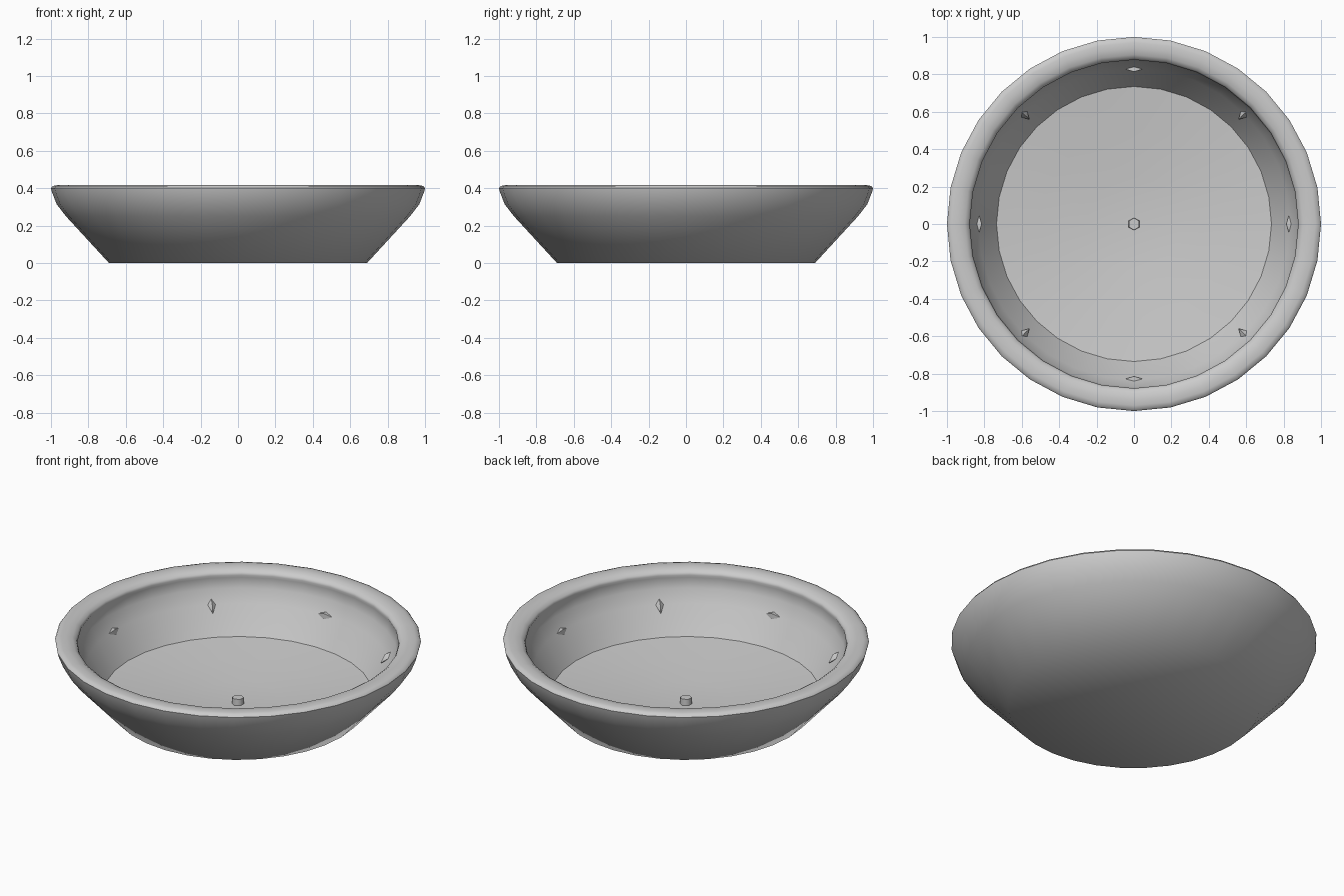
import bpy, bmesh
from math import cos, sin, tau, radians
from mathutils import Matrix

cube = bpy.data.objects.get("Cube")
if cube:
    bpy.data.objects.remove(cube, do_unlink=True)

grey = bpy.data.materials.new("light grey")
grey.use_nodes = True
colour = (0.6, 0.6, 0.6, 1)
grey.diffuse_color = colour
grey.node_tree.nodes["Principled BSDF"].inputs["Base Color"].default_value = colour


def finish(name, bm, smooth_angle):
    bmesh.ops.recalc_face_normals(bm, faces=bm.faces)
    mesh = bpy.data.meshes.new(name)
    bm.to_mesh(mesh)
    bm.free()
    mesh.materials.append(grey)
    obj = bpy.data.objects.new(name, mesh)
    bpy.context.collection.objects.link(obj)
    bpy.ops.object.select_all(action='DESELECT')
    obj.select_set(True)
    bpy.context.view_layer.objects.active = obj
    bpy.ops.object.shade_smooth_by_angle(angle=radians(smooth_angle))


def lathe(name, profile, sides, smooth_angle):
    """Revolve (radius, height) points around z."""
    bm = bmesh.new()
    verts = [bm.verts.new((0, -r, z)) for r, z in profile]
    edges = [bm.edges.new(pair) for pair in zip(verts, verts[1:])]
    bmesh.ops.spin(bm, geom=verts + edges, cent=(0, 0, 0), axis=(0, 0, 1),
                   angle=tau, steps=sides, use_duplicate=False)
    bmesh.ops.remove_doubles(bm, verts=bm.verts, dist=0.0005)
    finish(name, bm, smooth_angle)


# Tub shell: flat base, flared wall, rolled rim, sloping inner wall, dished floor
base_and_wall = [(0, 0), (0.69, 0), (0.92, 0.25), (0.97, 0.315)]
rim = [(0.995, 0.38), (1, 0.4), (0.992, 0.411), (0.97, 0.416), (0.94, 0.417),
       (0.905, 0.411), (0.885, 0.398), (0.878, 0.384), (0.884, 0.368)]
inside = [(0.872, 0.31), (0.833, 0.235), (0.735, 0.08)]
floor = [(0.5, 0.054), (0.25, 0.031), (0, 0.018)]
lathe("tub_shell", base_and_wall + rim + inside + floor, 32, 48.5)

# Hexagonal drain in the middle of the floor
bm = bmesh.new()
bmesh.ops.create_cone(bm, cap_ends=True, segments=6, radius1=0.034, radius2=0.032,
                      depth=0.044, matrix=Matrix.Translation((0, 0, 0.035)))
finish("drain", bm, 65)

# Diamond water jets, alternately lying along the wall and standing up it
for i in range(8):
    turn = tau * i / 8
    size = (0.024, 0.052, 0.024) if i % 2 == 0 else (0.022, 0.022, 0.054)
    place = (Matrix.Translation((0.83 * cos(turn), 0.83 * sin(turn), 0.233))
             @ Matrix.Rotation(turn, 4, 'Z') @ Matrix.Rotation(radians(48), 4, 'Y')
             @ Matrix.Diagonal((*size, 1)))
    bm = bmesh.new()
    bmesh.ops.create_uvsphere(bm, u_segments=4, v_segments=2, radius=1, matrix=place)
    finish(f"water_jet_{i + 1}", bm, 80)
